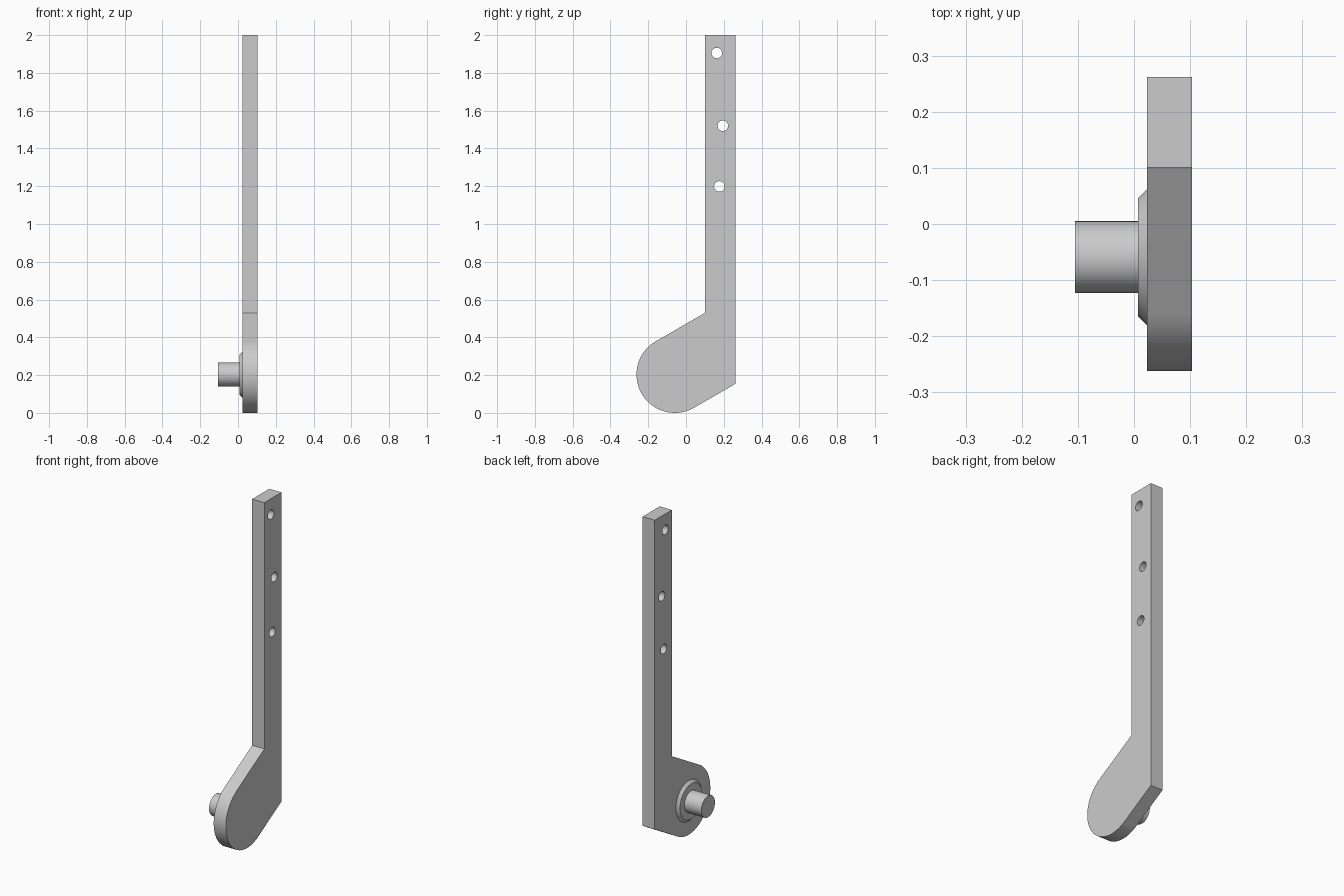
import bpy
import bmesh
import math
from mathutils import Matrix

cube = bpy.data.objects.get("Cube")
if cube:
    bpy.data.objects.remove(cube, do_unlink=True)

grey = bpy.data.materials.new("plain grey")
grey.use_nodes = True
colour = (0.6, 0.6, 0.6, 1)
grey.diffuse_color = colour
grey.node_tree.nodes["Principled BSDF"].inputs["Base Color"].default_value = colour

PIVOT_Y, PIVOT_Z, HUB_R = -0.059, 0.203, 0.203
INNER_X, OUTER_X = 0.023, 0.103
FRONT_Y, BACK_Y = 0.101, 0.262


def make_object(name, bm):
    bmesh.ops.recalc_face_normals(bm, faces=bm.faces)
    mesh = bpy.data.meshes.new(name)
    bm.to_mesh(mesh)
    bm.free()
    mesh.materials.append(grey)
    obj = bpy.data.objects.new(name, mesh)
    bpy.context.collection.objects.link(obj)
    return obj


def smooth(obj):
    bpy.ops.object.select_all(action='DESELECT')
    obj.select_set(True)
    bpy.context.view_layer.objects.active = obj
    bpy.ops.object.shade_smooth_by_angle(angle=math.radians(25))


def rod(name, x0, x1, y, z, r0, r1, sides=64):
    """Cylinder or cone lying along x from x0 to x1."""
    bm = bmesh.new()
    place = Matrix.Translation(((x0 + x1) / 2, y, z)) @ Matrix.Rotation(math.pi / 2, 4, 'Y')
    bmesh.ops.create_cone(bm, cap_ends=True, segments=sides, radius1=r0,
                          radius2=r1, depth=x1 - x0, matrix=place)
    return make_object(name, bm)


# Lever plate: rounded hub with two parallel tangent edges meeting a tall bar
slope = math.radians(30)
profile = []
steps = 48
for i in range(steps + 1):
    a = slope + math.pi / 2 + math.pi * i / steps
    profile.append((PIVOT_Y + HUB_R * math.cos(a), PIVOT_Z + HUB_R * math.sin(a)))
(top_y, top_z), (low_y, low_z) = profile[0], profile[-1]
profile += [(BACK_Y, low_z + (BACK_Y - low_y) * math.tan(slope)),
            (BACK_Y, 2.0), (FRONT_Y, 2.0),
            (FRONT_Y, top_z + (FRONT_Y - top_y) * math.tan(slope))]
bm = bmesh.new()
face = bm.faces.new([bm.verts.new((INNER_X, y, z)) for y, z in profile])
sweep = bmesh.ops.extrude_face_region(bm, geom=[face], use_keep_orig=True)
bmesh.ops.translate(bm, vec=(OUTER_X - INNER_X, 0, 0),
                    verts=[v for v in sweep["geom"] if isinstance(v, bmesh.types.BMVert)])
plate = make_object("lever_plate", bm)

# Three bolt holes through the bar
for i, (y, z) in enumerate([(0.163, 1.905), (0.195, 1.52), (0.177, 1.199)]):
    cutter = rod(f"hole_cutter_{i + 1}", -0.05, 0.2, y, z, 0.028, 0.028, 32)
    cutter.hide_render = True
    cutter.hide_set(True)
    cutter.display_type = 'WIRE'
    cut = plate.modifiers.new(f"bolt hole {i + 1}", 'BOOLEAN')
    cut.operation = 'DIFFERENCE'
    cut.solver = 'EXACT'
    cut.object = cutter

# Bake the holes so the plate shades cleanly
bpy.context.view_layer.update()
baked = bpy.data.meshes.new_from_object(
    plate.evaluated_get(bpy.context.evaluated_depsgraph_get()))
plate.modifiers.clear()
plate.data = baked
for obj in [o for o in bpy.data.objects if o.name.startswith("hole_cutter")]:
    bpy.data.objects.remove(obj, do_unlink=True)
smooth(plate)

# Chamfered collar and pivot pin on the inner side
smooth(rod("pivot_collar", 0.007, INNER_X, PIVOT_Y, PIVOT_Z, 0.105, 0.121))
smooth(rod("pivot_pin", -0.105, 0.01, PIVOT_Y, PIVOT_Z, 0.064, 0.064))
